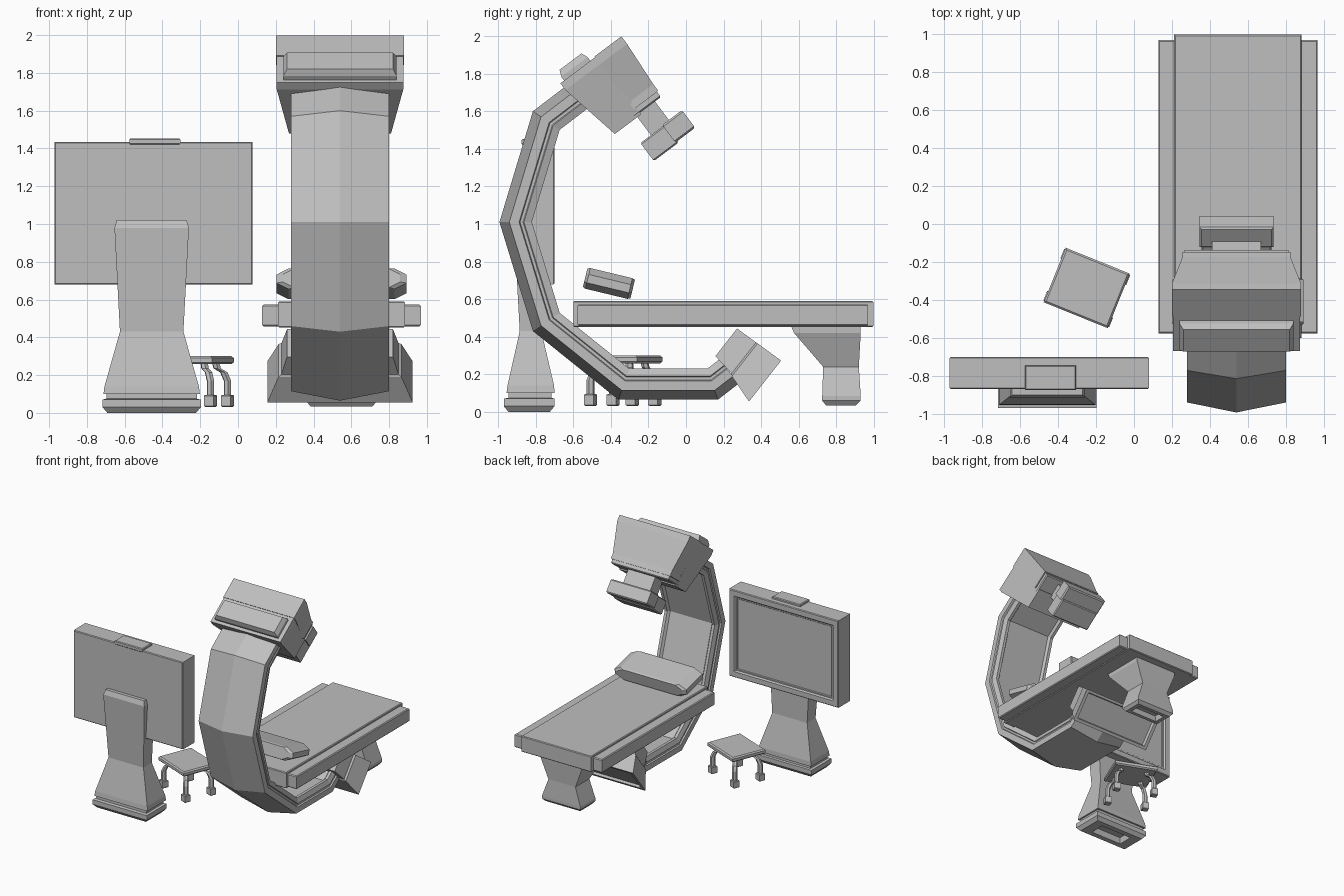
import bpy, bmesh, math
from mathutils import Vector, Matrix

if "Cube" in bpy.data.objects:
    bpy.data.objects.remove(bpy.data.objects["Cube"])

GREY = bpy.data.materials.new("plain grey")
GREY.use_nodes = True
GREY.diffuse_color = (0.52, 0.52, 0.52, 1)
GREY.node_tree.nodes["Principled BSDF"].inputs["Base Color"].default_value = GREY.diffuse_color


def skin(name, rings):
    """Join equal-length rings of points into a closed solid."""
    bm = bmesh.new()
    loops = [[bm.verts.new(p) for p in r] for r in rings]
    n = len(loops[0])
    for a, b in zip(loops, loops[1:]):
        for i in range(n):
            j = (i + 1) % n
            bm.faces.new((a[i], a[j], b[j], b[i]))
    bm.faces.new(loops[0][::-1])
    bm.faces.new(loops[-1])
    bmesh.ops.recalc_face_normals(bm, faces=bm.faces)
    me = bpy.data.meshes.new(name)
    bm.to_mesh(me)
    bm.free()
    me.materials.append(GREY)
    ob = bpy.data.objects.new(name, me)
    bpy.context.collection.objects.link(ob)


def upright(a, b, h):
    return Vector((a, b, h))


def facing_back(a, b, h):
    return Vector((a, h, b))


def tilted(cx, degrees):
    """Frame in the yz plane: b runs up the slope, h runs across it."""
    c, s = math.cos(math.radians(degrees)), math.sin(math.radians(degrees))
    return lambda a, b, h: Vector((cx + a, c * b + s * h, s * b - c * h))


def loft(name, rings, place=upright):
    """Rings are (height, a0, a1, b0, b1) rectangles."""
    skin(name, [[place(a0, b0, h), place(a1, b0, h), place(a1, b1, h), place(a0, b1, h)]
                for h, a0, a1, b0, b1 in rings])


def slab(name, a0, a1, b0, b1, h0, h1, c=0.01, place=upright):
    """Box with chamfered ends."""
    loft(name, [(h0, a0 + c, a1 - c, b0 + c, b1 - c), (h0 + c, a0, a1, b0, b1),
                (h1 - c, a0, a1, b0, b1), (h1, a0 + c, a1 - c, b0 + c, b1 - c)], place)


CX = 0.54

# Curved arm: ridged section swept along a mitred path
path = [Vector(p) for p in ((-0.52, 1.825), (-0.815, 1.6), (-0.993, 1.01), (-0.815, 0.43),
                            (-0.36, 0.065), (0.17, 0.065), (0.28, 0.15))]
half = [(0.05, 0.26), (0.1, 0.26), (0.105, 0.248), (0.12, 0.248), (0.125, 0.255),
        (0.165, 0.24), (0.165, 0.215), (0.145, 0.2)]
section = [(0, 0)] + half + [(t, -x) for t, x in reversed(half)]
rings = []
for i, p in enumerate(path):
    dirs = [(path[k + 1] - path[k]).normalized() for k in (i - 1, i) if 0 <= k < len(path) - 1]
    norms = [Vector((-d.y, d.x)) for d in dirs]
    mitre = sum(norms, Vector((0, 0))).normalized()
    mitre /= mitre.dot(norms[0])
    rings.append([(CX + x, p.x + mitre.x * t, p.y + mitre.y * t) for t, x in section])
skin("curved_arm", rings)

# Upper head, stacked along a tilted axis
up = tilted(CX, 36.9)
loft("upper_head_rear", [(-1.8, -0.335, 0.335, 0.515, 0.76), (-1.755, -0.335, 0.335, 0.515, 0.76),
                         (-1.41, -0.27, 0.27, 0.585, 0.76)], up)
loft("upper_head_front", [(-1.805, -0.34, 0.34, 0.745, 0.925), (-1.755, -0.34, 0.34, 0.745, 0.925),
                          (-1.5, -0.285, 0.285, 0.745, 0.908), (-1.455, -0.285, 0.285, 0.745, 0.908)], up)
loft("head_cap", [(-1.86, -0.28, 0.28, 0.555, 0.7), (-1.825, -0.3, 0.3, 0.54, 0.715),
                  (-1.77, -0.3, 0.3, 0.54, 0.715)], up)
slab("neck_collar", -0.275, 0.275, 0.725, 0.9, -1.47, -1.42, 0.008, up)
slab("head_neck", -0.13, 0.13, 0.735, 0.86, -1.43, -1.27, 0.005, up)
slab("detector_rear", -0.185, 0.185, 0.665, 0.83, -1.29, -1.17, 0.008, up)
slab("detector_front", -0.195, 0.195, 0.815, 0.947, -1.297, -1.18, 0.01, up)

# Lower head, flaring to a shallow recessed face
low = tilted(CX, 51.9)
loft("lower_head", [(-0.06, -0.28, 0.28, 0.33, 0.517), (0.065, -0.31, 0.31, 0.31, 0.521),
                    (0.075, -0.325, 0.325, 0.3, 0.522), (0.23, -0.385, 0.385, 0.25, 0.527),
                    (0.23, -0.355, 0.355, 0.275, 0.505), (0.21, -0.345, 0.345, 0.28, 0.5)], low)

# Table with side rails and hollow-footed leg
TX = 0.548
slab("table_top", TX - 0.336, TX + 0.336, -0.6, 0.998, 0.452, 0.59, 0.006)
for side, label in ((1, "left"), (-1, "right")):
    xs = sorted((TX + side * 0.32, TX + side * 0.42))
    slab(label + "_rail", xs[0], xs[1], -0.577, 0.97, 0.458, 0.573, 0.007)
loft("table_leg", [(h, TX - w, TX + w, y0, y1) for h, w, y0, y1 in (
    (0.08, 0.12, 0.78, 0.87), (0.035, 0.13, 0.775, 0.875), (0.035, 0.165, 0.745, 0.905),
    (0.06, 0.185, 0.725, 0.93), (0.085, 0.185, 0.725, 0.93),
    (0.24, 0.13, 0.73, 0.92), (0.42, 0.2, 0.575, 0.93), (0.455, 0.2, 0.56, 0.93))])

# Pillow: faceted profile, tilted
turn = Matrix.Rotation(math.radians(-13.5), 3, 'X')
profile = [(0.28, 0.055), (0.345, 0.02), (0.345, -0.025), (0.28, -0.058)]
profile += [(-x, z) for x, z in reversed(profile)]
skin("pillow", [[turn @ Vector((x * k, y, z * k)) + Vector((TX, -0.41, 0.685)) for x, z in profile]
                for y, k in ((-0.13, 0.9), (-0.115, 1), (0.115, 1), (0.13, 0.9))])

# Monitor: chamfered box with a recessed screen
MX, MZ = -0.447, 1.057
loft("monitor", [(y, MX - 0.525 + c, MX + 0.525 - c, MZ - 0.378 + c, MZ + 0.378 - c)
                 for y, c in ((-0.87, 0.006), (-0.864, 0), (-0.706, 0), (-0.7, 0.006),
                              (-0.7, 0.05), (-0.712, 0.06), (-0.712, 0.07), (-0.718, 0.075))],
     facing_back)
slab("monitor_tab", -0.575, -0.305, -0.875, -0.745, 1.42, 1.453, 0.006)

# Monitor stand with a hollow base
SX = -0.457
loft("stand_base", [(h, SX - w, SX + w, y0, y1) for h, w, y0, y1 in (
    (0.05, 0.14, -0.89, -0.78), (0, 0.15, -0.9, -0.77), (0, 0.235, -0.945, -0.725),
    (0.03, 0.26, -0.97, -0.7), (0.07, 0.26, -0.97, -0.7),
    (0.075, 0.24, -0.945, -0.715), (0.11, 0.24, -0.945, -0.715))])
loft("stand_column", [(h, SX - w, SX + w, y0, y1) for h, w, y0, y1 in (
    (0.1, 0.255, -0.955, -0.7), (0.14, 0.25, -0.95, -0.702), (0.43, 0.168, -0.885, -0.77),
    (0.98, 0.197, -0.915, -0.77), (1.02, 0.185, -0.9, -0.78))])

# Stool: turned seat on four bent legs with feet
spin = Matrix.Rotation(math.radians(-22), 3, 'Z')


def stool(a, b, h):
    return spin @ Vector((a, b, h)) + Vector((-0.249, -0.337, 0))


slab("stool_seat", -0.182, 0.182, -0.155, 0.155, 0.258, 0.3, 0.01, stool)
for i, (sx, sy) in enumerate(((1, 1), (1, -1), (-1, -1), (-1, 1))):
    lx, ly = sx * 0.16, sy * 0.12
    rings = []
    for k, h in ((0.68, 0.262), (0.72, 0.235), (0.9, 0.215), (1, 0.17), (1, 0.06)):
        rings.append([stool(lx * k + 0.021 * math.cos(t * math.pi / 3),
                            ly * k + 0.021 * math.sin(t * math.pi / 3), h) for t in range(6)])
    skin("stool_leg_%d" % (i + 1), rings)
    slab("stool_foot_%d" % (i + 1), lx - 0.027, lx + 0.027, ly - 0.027, ly + 0.027,
         0.032, 0.095, 0.005, stool)
